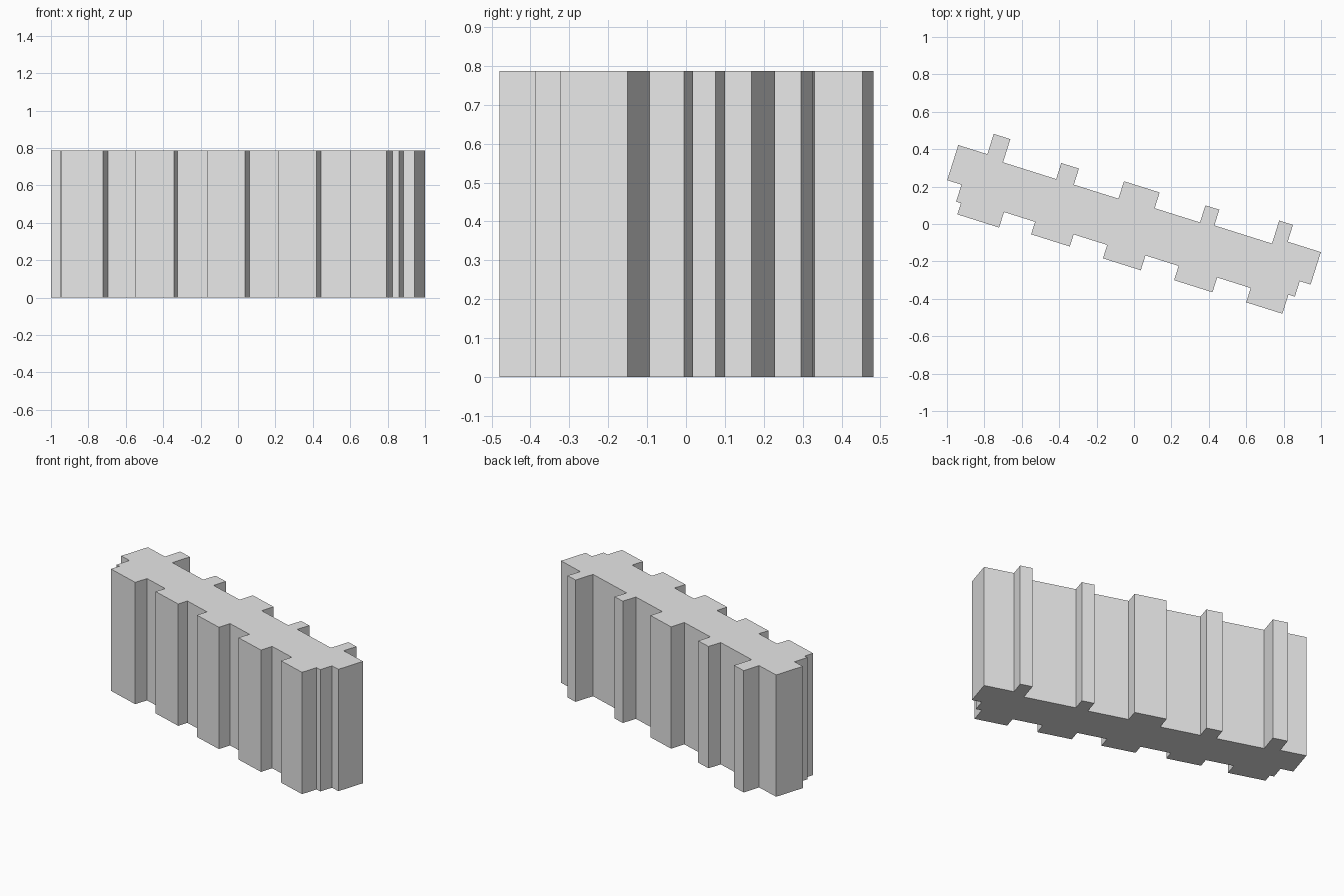
import bpy
import bmesh
from math import radians
from mathutils import Matrix

cube = bpy.data.objects.get("Cube")
if cube:
    bpy.data.objects.remove(cube, do_unlink=True)

HEIGHT = 0.787
TURN = radians(-17.5)


def make_material(name, color):
    mat = bpy.data.materials.new(name)
    mat.use_nodes = True
    mat.diffuse_color = color
    mat.node_tree.nodes["Principled BSDF"].inputs["Base Color"].default_value = color
    return mat


def stepped_outline(start, steps):
    """Walk right-angled steps: each step sets v (across), then u (along)."""
    u, v = start
    points = []
    for next_v, next_u in steps:
        points.append((u, v))
        v = next_v
        points.append((u, v))
        u = next_u
    return points


def extrude_outline(name, points, height, mat):
    bm = bmesh.new()
    base = bm.faces.new([bm.verts.new((u, v, 0)) for u, v in points])
    top = bmesh.ops.extrude_face_region(bm, geom=[base], use_keep_orig=True)["geom"]
    verts = [g for g in top if isinstance(g, bmesh.types.BMVert)]
    bmesh.ops.translate(bm, verts=verts, vec=(0, 0, height))
    bmesh.ops.recalc_face_normals(bm, faces=bm.faces)
    bm.transform(Matrix.Rotation(TURN, 4, "Z"))
    mesh = bpy.data.meshes.new(name)
    bm.to_mesh(mesh)
    bm.free()
    mesh.materials.append(mat)
    obj = bpy.data.objects.new(name, mesh)
    bpy.context.collection.objects.link(obj)
    return obj


# Back side: wall with five narrow ribs, left end to right end
back = [(0.12, -0.86), (0.234, -0.767), (0.104, -0.469), (0.194, -0.37),
        (0.104, -0.12), (0.202, 0.08), (0.114, 0.334), (0.21, 0.412),
        (0.122, 0.735), (0.251, 0.812), (0.157, 0.998)]
# Notched end
end = [(-0.025, 0.937), (-0.112, 0.901)]
# Front side: five wide pilasters, returning to the notched start
front = [(-0.219, 0.698), (-0.139, 0.51), (-0.222, 0.295), (-0.142, 0.109),
         (-0.225, -0.103), (-0.15, -0.291), (-0.218, -0.508), (-0.148, -0.682),
         (-0.235, -0.916), (-0.172, -0.943), (-0.077, -1.023)]

grey = make_material("light grey", (0.8, 0.8, 0.8, 1))
outline = stepped_outline((-1.023, -0.077), back + end + front)
extrude_outline("building_block", outline, HEIGHT, grey)
